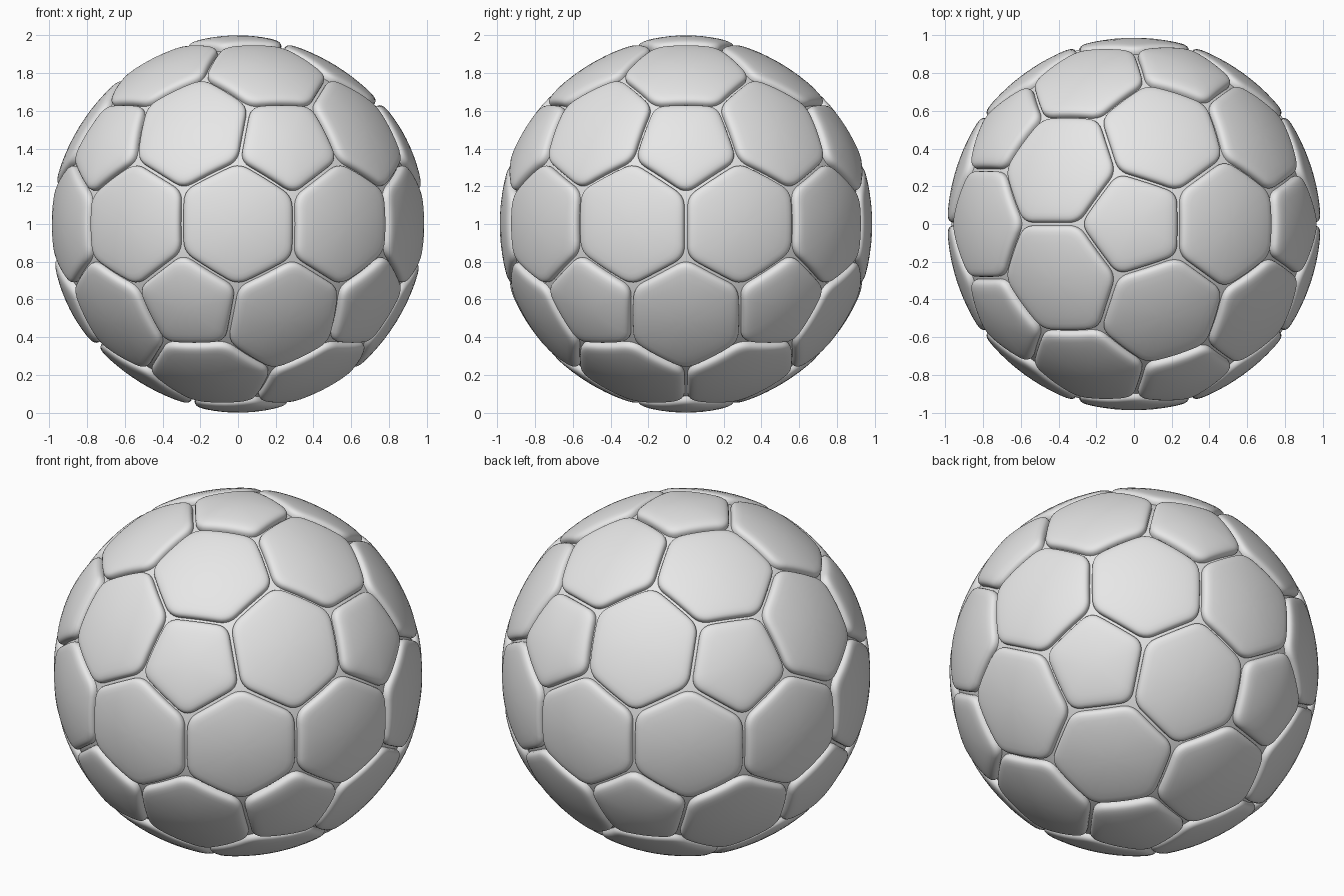
import bpy, bmesh, math
from mathutils import Vector

if "Cube" in bpy.data.objects:
    bpy.data.objects.remove(bpy.data.objects["Cube"])

grey = bpy.data.materials.new("light_grey")
grey.diffuse_color = (0.8, 0.8, 0.8, 1)
grey.use_nodes = True
grey.node_tree.nodes["Principled BSDF"].inputs["Base Color"].default_value = grey.diffuse_color

# Panel layout: dual of a 42-vertex icosphere (12 pentagons + 30 hexagons)
layout = bmesh.new()
bmesh.ops.create_icosphere(layout, subdivisions=2, radius=1)

# Panel cross-section: (distance in from the seam, drop below panel surface)
EDGE = [(0.009, 0.055), (0.009, 0.035), (0.011, 0.024), (0.016, 0.015),
        (0.024, 0.0085), (0.034, 0.0045), (0.048, 0.0018), (0.068, 0.0004)]
INNER = [0.65, 0.5, 0.33, 0.16]      # remaining rings as a share of the outline


def rounded_outline(corners, cut=0.18):
    """Polygon outline with softened corners."""
    pts, n = [], len(corners)
    for i, c in enumerate(corners):
        a = c.lerp(corners[i - 1], cut)
        b = c.lerp(corners[(i + 1) % n], cut)
        for k in range(6):
            t = k / 5
            pts.append(a.lerp(c, t).lerp(c.lerp(b, t), t))
        nxt = corners[(i + 1) % n].lerp(c, cut)
        pts += [b.lerp(nxt, k / 4) for k in (1, 2, 3)]
    return pts


def add_panel(bm, vert, r_mid, r_edge):
    """One padded panel on the sphere around a layout vertex."""
    axis = vert.co.normalized()
    u = axis.orthogonal().normalized()
    w = axis.cross(u)
    corners = [f.calc_center_median().normalized() for f in vert.link_faces]
    corners.sort(key=lambda p: math.atan2(p.dot(w), p.dot(u)))
    corners = [p / p.dot(axis) for p in corners]      # onto tangent plane
    n = len(corners)
    apothem = sum(((corners[i] + corners[i - 1]) / 2 - axis).length
                  for i in range(n)) / n
    outline = rounded_outline(corners)
    rings = [(1 - d / apothem, drop) for d, drop in EDGE] + [(s, 0) for s in INNER]
    prev = None
    for s, drop in rings:
        r = r_mid + (r_edge - r_mid) * s * s - drop
        ring = [bm.verts.new(axis.lerp(p, s).normalized() * r) for p in outline]
        if prev:
            for i in range(len(ring)):
                j = (i + 1) % len(ring)
                bm.faces.new((prev[i], prev[j], ring[j], ring[i]))
        prev = ring
    mid = bm.verts.new(axis * r_mid)
    for i in range(len(prev)):
        bm.faces.new((prev[i], prev[(i + 1) % len(prev)], mid))


def finish(bm, name):
    for f in bm.faces:
        f.smooth = True
    me = bpy.data.meshes.new(name)
    bm.to_mesh(me)
    bm.free()
    me.materials.append(grey)
    ob = bpy.data.objects.new(name, me)
    ob.location.z = 1
    bpy.context.collection.objects.link(ob)


# Pentagon and hexagon panels
for name, sides, r_mid, r_edge in (("pentagon_panels", 5, 1.0, 0.994),
                                   ("hexagon_panels", 6, 0.987, 0.991)):
    bm = bmesh.new()
    for v in layout.verts:
        if len(v.link_faces) == sides:
            add_panel(bm, v, r_mid, r_edge)
    finish(bm, name)
layout.free()

# Inner ball closing the bottom of the seams
core = bmesh.new()
bmesh.ops.create_icosphere(core, subdivisions=5, radius=0.95)
finish(core, "seam_core")
